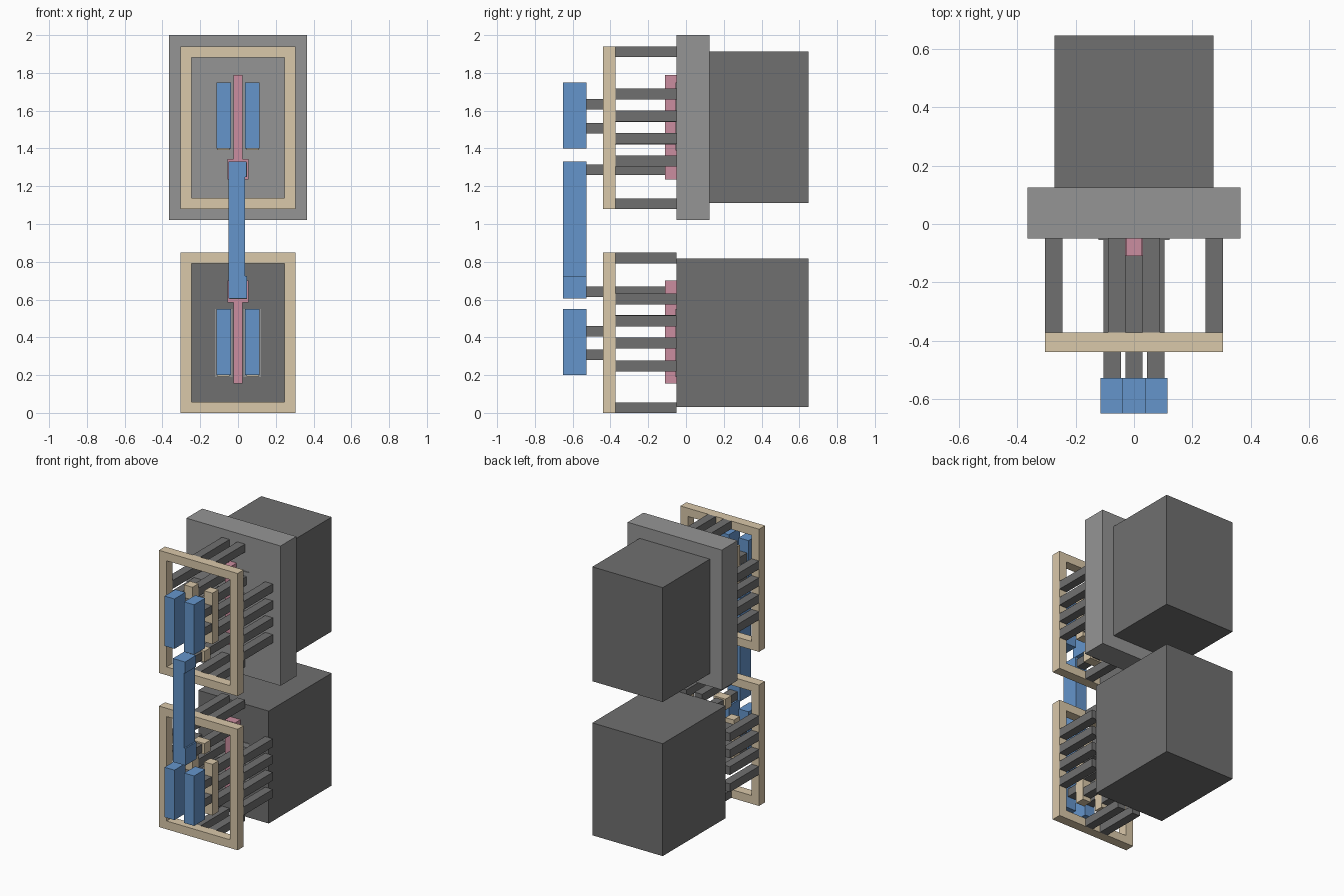
import bpy, bmesh

if "Cube" in bpy.data.objects:
    bpy.data.objects.remove(bpy.data.objects["Cube"])


def material(name, rgb):
    m = bpy.data.materials.new(name)
    m.diffuse_color = (*rgb, 1)
    m.use_nodes = True
    m.node_tree.nodes["Principled BSDF"].inputs["Base Color"].default_value = m.diffuse_color
    return m


TAN = material("tan", (0.70, 0.58, 0.40))
BLUE = material("blue", (0.13, 0.30, 0.60))
PINK = material("pink", (0.60, 0.27, 0.35))
DARK = material("dark_grey", (0.16, 0.16, 0.16))
GREY = material("mid_grey", (0.30, 0.30, 0.30))


def boxes(name, mat, spans):
    """One object made of boxes given as (x0, x1, y0, y1, z0, z1)."""
    bm = bmesh.new()
    for x0, x1, y0, y1, z0, z1 in spans:
        vs = bmesh.ops.create_cube(bm, size=1)["verts"]
        for v in vs:
            v.co = ((x0 + x1) / 2 + v.co.x * (x1 - x0),
                    (y0 + y1) / 2 + v.co.y * (y1 - y0),
                    (z0 + z1) / 2 + v.co.z * (z1 - z0))
    return finish(name, mat, bm)


def finish(name, mat, bm):
    me = bpy.data.meshes.new(name)
    bm.to_mesh(me)
    bm.free()
    me.materials.append(mat)
    ob = bpy.data.objects.new(name, me)
    bpy.context.collection.objects.link(ob)
    return ob


def extruded(name, mat, loop, y0, y1):
    """Extrude a closed XZ outline along y."""
    bm = bmesh.new()
    face = bm.faces.new([bm.verts.new((x, y0, z)) for x, z in loop])
    new = bmesh.ops.extrude_face_region(bm, geom=[face])["geom"]
    bmesh.ops.translate(bm, vec=(0, y1 - y0, 0),
                        verts=[g for g in new if isinstance(g, bmesh.types.BMVert)])
    bmesh.ops.recalc_face_normals(bm, faces=bm.faces)
    return finish(name, mat, bm)


def frame(name, z0, z1):
    """Rectangular ring with clean mitred corners."""
    bm = bmesh.new()
    rings = []
    for y in (-0.44, -0.373):
        for w, t in ((0.305, 0), (0.245, 0.058)):
            rings.append([bm.verts.new((x, y, z)) for x, z in
                          ((-w, z0 + t), (w, z0 + t), (w, z1 - t), (-w, z1 - t))])
    fo, fi, bo, bi = rings
    for a, b in ((fo, fi), (fi, bi), (bi, bo), (bo, fo)):
        for i in range(4):
            j = (i + 1) % 4
            bm.faces.new((a[i], a[j], b[j], b[i]))
    bmesh.ops.recalc_face_normals(bm, faces=bm.faces)
    return finish(name, TAN, bm)


def both(x0, x1, *rest):
    """A span and its mirror image across x = 0."""
    return [(x0, x1, *rest), (-x1, -x0, *rest)]


def unit(tag, fz0, fz1, bar, side_z, pin, fork):
    """One gate stack: frame, posts, tan and blue bars, pink strip."""
    back, front = (-0.373, -0.05), (-0.53, -0.44)
    frame(tag + "_frame", fz0, fz1)

    # posts carrying the frame
    posts = []
    for z in side_z:
        posts += both(0.245, 0.305, *back, z, z + 0.058)
    for z in (fz0, fz1 - 0.056):
        posts += both(0.03, 0.09, *back, z, z + 0.056)
    boxes(tag + "_frame_posts", DARK, posts)

    # paired contact bars with their posts
    posts = []
    for k in range(3):
        z = bar + 0.02 + 0.12 * k
        posts += both(0.045, 0.105, *back, z, z + 0.058)
    for k in range(2):
        z = bar + 0.08 + 0.125 * k
        posts += both(0.045, 0.105, *front, z, z + 0.056)
    posts += [(-0.03, 0.03, *back, pin, pin + 0.056),
              (-0.03, 0.03, *front, pin, pin + 0.056)]
    boxes(tag + "_contact_posts", DARK, posts)
    boxes(tag + "_inner_bars", TAN,
          both(0.045, 0.11, -0.44, -0.373, bar - 0.008, bar + 0.35)
          + [(-0.045, 0.048, -0.44, -0.373, pin - 0.01, pin + 0.066)])
    boxes(tag + "_outer_bars", BLUE, both(0.038, 0.115, -0.65, -0.528, bar, bar + 0.35))
    boxes(tag + "_base_pads", GREY, both(0.03, 0.122, -0.055, -0.045, bar - 0.01, bar + 0.35))

    # pink strip with a wide foot
    tip, neck, foot = fork
    half = [(0.025, tip), (0.025, neck), (0.055, neck), (0.055, foot)]
    extruded(tag + "_strip", PINK, half + [(-x, z) for x, z in reversed(half)], -0.11, -0.045)


unit("upper", 1.08, 1.94, 1.40, (1.305, 1.423, 1.542, 1.66), 1.26, (1.79, 1.345, 1.235))
unit("lower", 0.0, 0.848, 0.20, (0.22, 0.34, 0.458, 0.575), 0.613, (0.155, 0.585, 0.70))

# rear blocks and mounting plate
boxes("upper_block", DARK, [(-0.273, 0.273, 0.12, 0.648, 1.11, 1.912)])
boxes("lower_block", DARK, [(-0.273, 0.273, -0.05, 0.648, 0.03, 0.818)])
boxes("mounting_plate", GREY, [(-0.365, 0.365, -0.05, 0.125, 1.02, 2.0)])

# link joining the two units, wider at its ends
side = [(0.048, 0.605), (0.048, 0.725), (0.038, 0.725),
        (0.038, 1.25), (0.044, 1.25), (0.044, 1.33)]
extruded("link_bar", BLUE, side + [(-0.05, 1.33), (-0.05, 0.605)], -0.65, -0.528)
